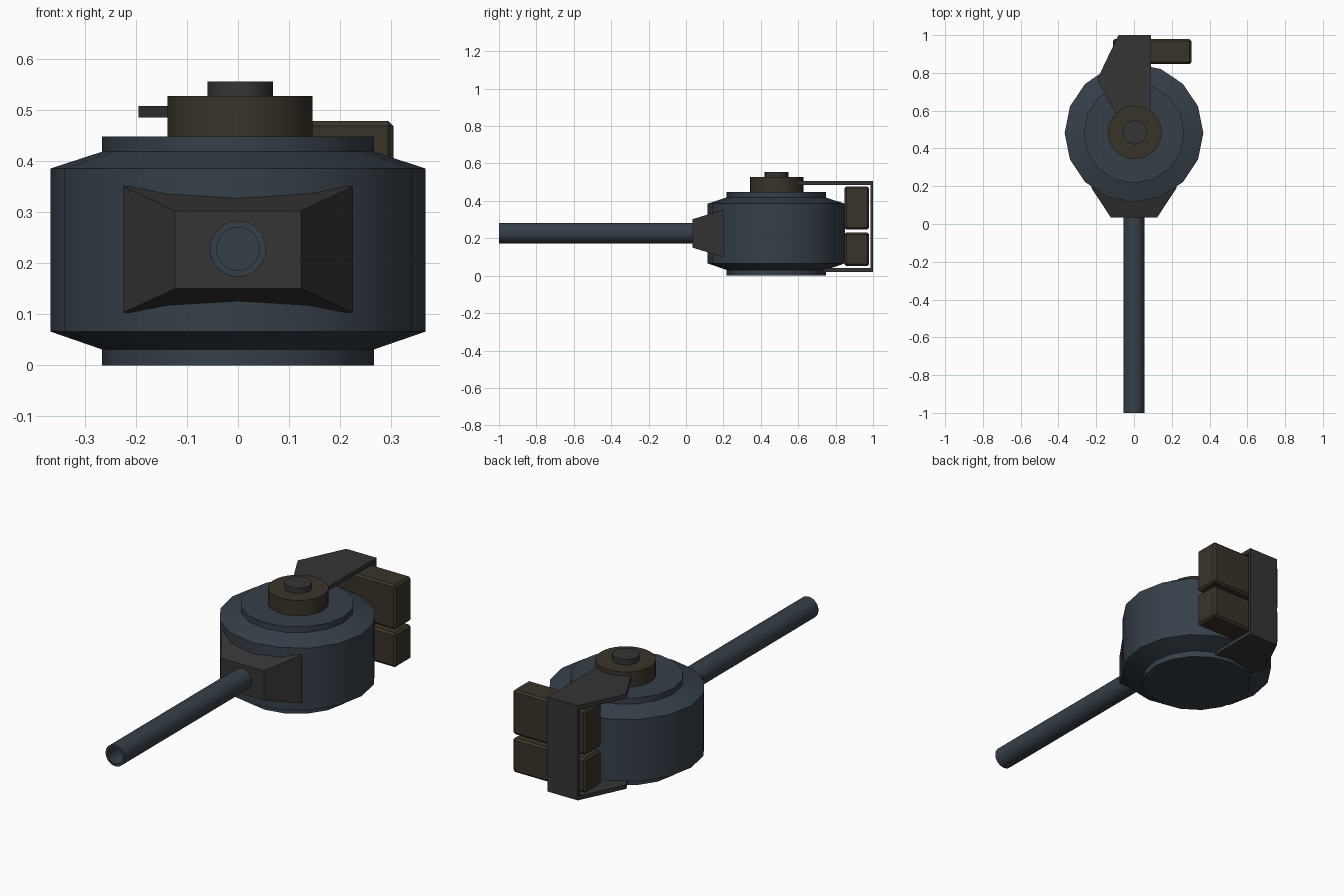
import bpy, bmesh
from math import cos, sin, tau, pi
from mathutils import Matrix

if "Cube" in bpy.data.objects:
    bpy.data.objects.remove(bpy.data.objects["Cube"])


def material(name, rgb):
    m = bpy.data.materials.new(name)
    m.diffuse_color = (*rgb, 1)
    m.use_nodes = True
    m.node_tree.nodes["Principled BSDF"].inputs["Base Color"].default_value = m.diffuse_color
    return m


BLUE = material("blue_steel", (0.036, 0.05, 0.066))
GREY = material("dark_grey", (0.035, 0.035, 0.035))
BROWN = material("brown", (0.042, 0.034, 0.022))


def finish(name, bm, mat, smooth=False):
    bmesh.ops.recalc_face_normals(bm, faces=bm.faces[:])
    me = bpy.data.meshes.new(name)
    bm.to_mesh(me)
    bm.free()
    me.materials.append(mat)
    ob = bpy.data.objects.new(name, me)
    bpy.context.collection.objects.link(ob)
    if smooth:
        bpy.ops.object.select_all(action='DESELECT')
        ob.select_set(True)
        bpy.context.view_layer.objects.active = ob
        bpy.ops.object.shade_smooth_by_angle(angle=pi / 6)
    return ob


def loft(bm, rings):
    """Bridge matching vertex rings and cap both ends."""
    loops = [[bm.verts.new(p) for p in r] for r in rings]
    for a, b in zip(loops, loops[1:]):
        for i in range(len(a)):
            j = (i + 1) % len(a)
            bm.faces.new((a[i], a[j], b[j], b[i]))
    bm.faces.new(loops[0])
    bm.faces.new(loops[-1])


def lathe(name, profile, sides, mat, matrix):
    bm = bmesh.new()
    loft(bm, [[(r * cos(tau * i / sides), r * sin(tau * i / sides), z)
               for i in range(sides)] for r, z in profile])
    bmesh.ops.transform(bm, matrix=matrix, verts=bm.verts[:])
    return finish(name, bm, mat, True)


def plate(name, outline, z0, z1, mat):
    bm = bmesh.new()
    loft(bm, [[(x, y, z) for x, y in outline] for z in (z0, z1)])
    return finish(name, bm, mat)


def box_outline(x0, x1, y0, y1):
    return [(x0, y0), (x1, y0), (x1, y1), (x0, y1)]


# Turret body and hatch
CENTRE = Matrix.Translation((0, 0.482, 0))
lathe("turret_body", [(0.266, 0), (0.266, 0.031), (0.367, 0.066), (0.367, 0.385),
                      (0.266, 0.418), (0.266, 0.448)], 16, BLUE, CENTRE)
HATCH = Matrix.Translation((0.004, 0.485, 0))
lathe("hatch_ring", [(0.142, 0.44), (0.142, 0.527)], 32, BROWN, HATCH)
lathe("hatch_cap", [(0.064, 0.52), (0.064, 0.555)], 24, GREY, HATCH)

# Gun mantlet: tapered block running back into the body
bm = bmesh.new()
loft(bm, [[(-w, y, z0), (w, y, z0), (w, y, z1), (-w, y, z1)]
          for w, y, z0, z1 in ((0.123, 0.035, 0.15, 0.302),
                               (0.225, 0.19, 0.103, 0.35),
                               (0.225, 0.3, 0.103, 0.35))])
finish("gun_mantlet", bm, GREY)

# Barrel with a recessed bore
lathe("gun_barrel", [(0.055, -0.1), (0.055, 1.0), (0.042, 1.0), (0.042, 0.9)], 24, BLUE,
      Matrix.Translation((0, 0, 0.228)) @ Matrix.Rotation(pi / 2, 4, 'X'))

# Rear rack: two arms joined by an upright
ARM = [(-0.083, 1.0), (-0.195, 0.765), (-0.1, 0.59), (0.087, 0.59), (0.09, 1.0)]
plate("rack_top_arm", ARM, 0.485, 0.507, GREY)
plate("rack_bottom_arm", ARM, 0.019, 0.04, GREY)
plate("rack_upright", box_outline(-0.083, 0.09, 0.986, 1.0), 0.04, 0.485, GREY)

# Stowage boxes
for name, z0, z1 in (("lower_box", 0.053, 0.23), ("upper_box", 0.248, 0.478)):
    ob = plate(name, box_outline(-0.112, 0.304, 0.847, 0.979), z0, z1, BROWN)
    bev = ob.modifiers.new("edge_bevel", 'BEVEL')
    bev.width = 0.01
    bev.segments = 1
